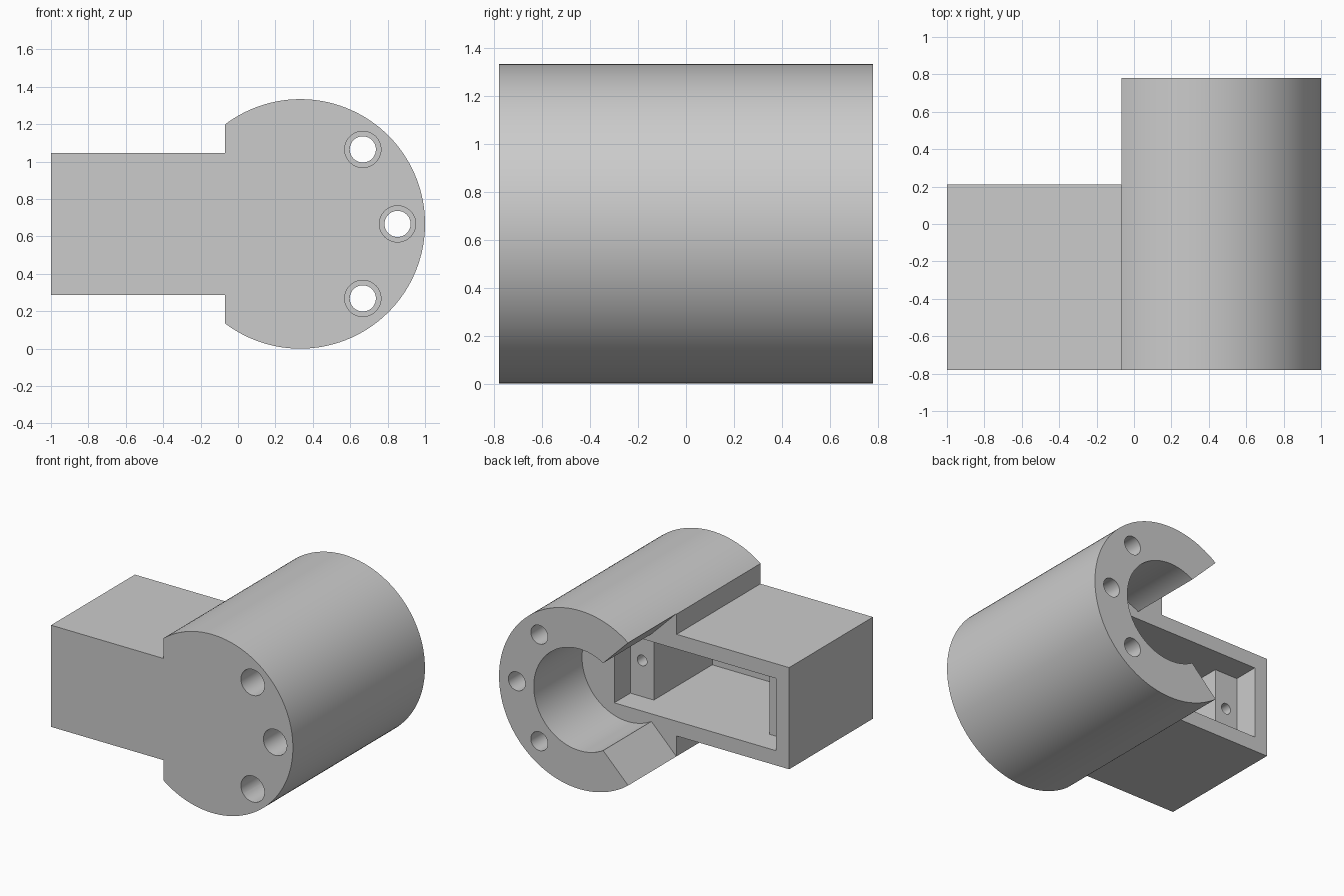
import bpy, bmesh, math

cube = bpy.data.objects.get("Cube")
if cube:
    bpy.data.objects.remove(cube, do_unlink=True)

CX, CZ, R = 0.333, 0.667, 0.667      # barrel axis and radius
FRONT, BACK, FLOOR = -0.78, 0.78, 0.21
FLAT_X, BOX_HALF = -0.07, 0.38
LEDGE, PAST = 0.02, 0.95

grey = bpy.data.materials.new("plain_grey")
grey.use_nodes = True
grey.diffuse_color = (0.6, 0.6, 0.6, 1)
grey.node_tree.nodes["Principled BSDF"].inputs["Base Color"].default_value = (0.6, 0.6, 0.6, 1)


def prism(name, points, y0, y1):
    """Extrude an outline of (x, z) points from y0 to y1."""
    bm = bmesh.new()
    face = bm.faces.new([bm.verts.new((x, y0, z)) for x, z in points])
    ext = bmesh.ops.extrude_face_region(bm, geom=[face])
    moved = [v for v in ext["geom"] if isinstance(v, bmesh.types.BMVert)]
    bmesh.ops.translate(bm, verts=moved, vec=(0, y1 - y0, 0))
    bmesh.ops.recalc_face_normals(bm, faces=bm.faces)
    mesh = bpy.data.meshes.new(name)
    bm.to_mesh(mesh)
    bm.free()
    mesh.materials.append(grey)
    obj = bpy.data.objects.new(name, mesh)
    bpy.context.collection.objects.link(obj)
    return obj


def circle(x, z, r, n):
    return [(x + r * math.cos(2 * math.pi * i / n), z + r * math.sin(2 * math.pi * i / n))
            for i in range(n)]


def slot(x0, x1, half):
    return [(x0, CZ - half), (x1, CZ - half), (x1, CZ + half), (x0, CZ + half)]


# Outer shell: round barrel with a flat side and a square arm
sweep = math.acos((FLAT_X - CX) / R)
steps = 96
arc = [(CX + R * math.cos(a), CZ + R * math.sin(a))
       for a in (-sweep + 2 * sweep * i / steps for i in range(steps + 1))]
arm = [(FLAT_X, CZ + BOX_HALF), (-1, CZ + BOX_HALF), (-1, CZ - BOX_HALF), (FLAT_X, CZ - BOX_HALF)]
housing = prism("housing", arc + arm, FRONT, BACK)

# Tapered opening that also shortens the arm, and the round bore
apex = CX + 0.133
reach = apex + 1.2
cutters = [
    prism("opening_cutter", [(apex, CZ), (-1.2, CZ + reach), (-1.2, CZ - reach)], FLOOR, PAST),
    prism("bore_cutter", circle(CX, CZ, 0.38, 96), FLOOR, PAST),
    # Stepped rectangular pocket
    prism("pocket_cutter", slot(-0.893, 0.446, 0.27), LEDGE, FLOOR + 0.05),
    prism("deep_pocket_cutter", slot(-0.703, 0.252, 0.27), -0.67, FLOOR + 0.03),
]
# Pilot holes in the pocket ledges
for x in (-0.798, 0.349):
    cutters.append(prism("pilot_cutter", circle(x, CZ, 0.04, 24), -0.4, LEDGE + 0.05))
# Long bolt holes, widened from the front
for deg in (-50, 0, 50):
    x = CX + 0.52 * math.cos(math.radians(deg))
    z = CZ + 0.52 * math.sin(math.radians(deg))
    cutters.append(prism("bolt_cutter", circle(x, z, 0.07, 40), FRONT - 0.1, PAST))
    cutters.append(prism("counterbore_cutter", circle(x, z, 0.097, 40), FRONT - 0.15, FLOOR))

bpy.ops.object.select_all(action='DESELECT')
bpy.context.view_layer.objects.active = housing
housing.select_set(True)
for cutter in cutters:
    cutter.hide_render = True
    mod = housing.modifiers.new("cut", 'BOOLEAN')
    mod.operation = 'DIFFERENCE'
    mod.solver = 'EXACT'
    mod.object = cutter
    bpy.ops.object.modifier_apply(modifier=mod.name)
    bpy.data.objects.remove(cutter, do_unlink=True)

bpy.ops.object.shade_smooth_by_angle(angle=math.radians(30))
